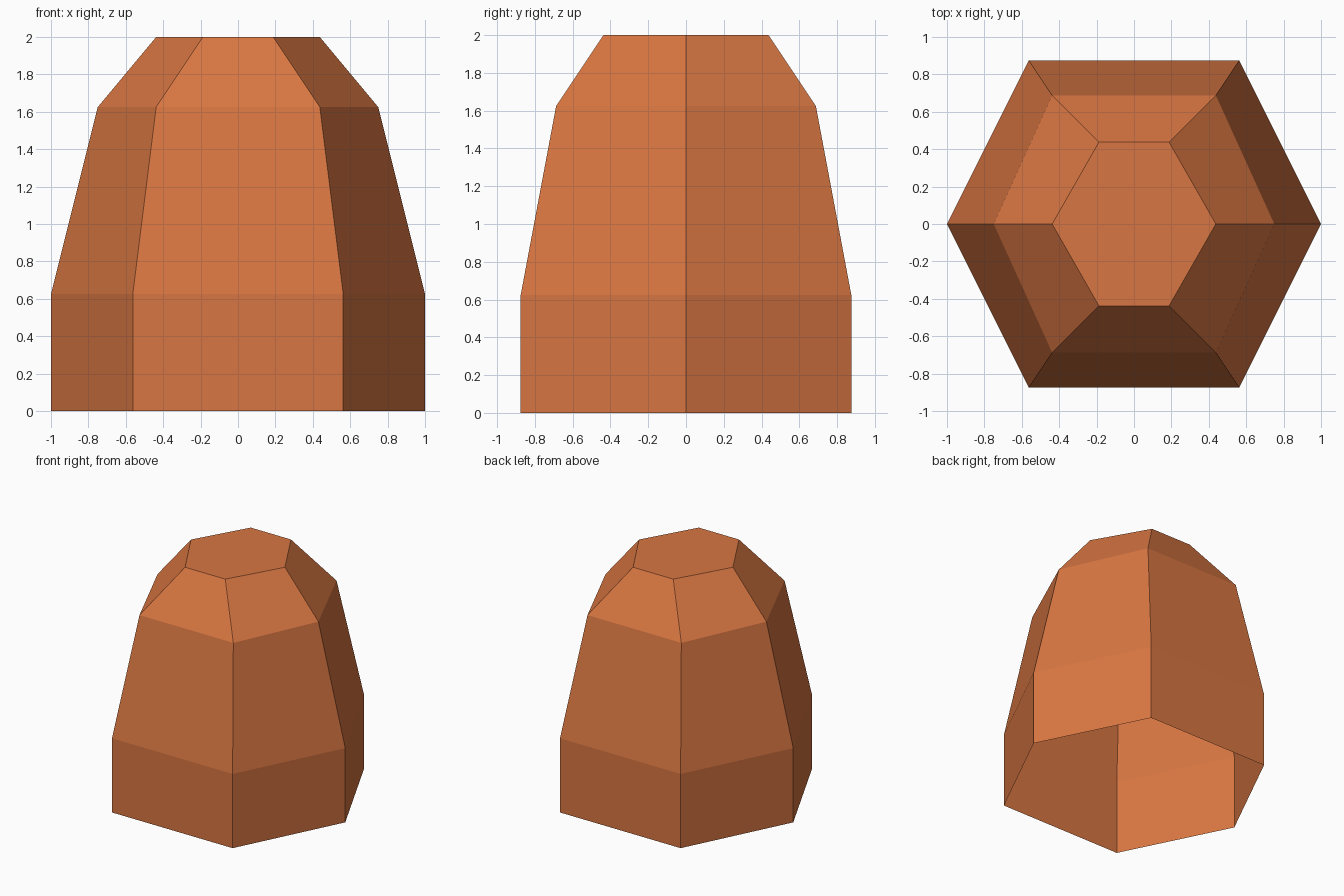
import bpy, bmesh

if "Cube" in bpy.data.objects:
    bpy.data.objects.remove(bpy.data.objects["Cube"])

# Single flat colour
mat = bpy.data.materials.new("burnt orange")
mat.diffuse_color = (0.69, 0.182, 0.054, 1.0)
mat.use_nodes = True
mat.node_tree.nodes["Principled BSDF"].inputs["Base Color"].default_value = mat.diffuse_color

# Hexagonal rings: height, side corner x, front corner x, front corner y
rings = [
    (0.0, 1.0, 0.5625, 0.875),
    (0.625, 1.0, 0.5625, 0.875),
    (1.625, 0.75, 0.4375, 0.6875),
    (2.0, 0.4375, 0.1875, 0.4375),
]

bm = bmesh.new()
loops = []
for z, side, fx, fy in rings:
    pts = [(side, 0), (fx, fy), (-fx, fy), (-side, 0), (-fx, -fy), (fx, -fy)]
    loops.append([bm.verts.new((x, y, z)) for x, y in pts])

# Walls between the rings
for low, high in zip(loops, loops[1:]):
    for i in range(6):
        j = (i + 1) % 6
        bm.faces.new((low[i], low[j], high[j], high[i]))

# Flat top; the bottom stays open
bm.faces.new(loops[-1])

mesh = bpy.data.meshes.new("hexagonal_dome")
bm.to_mesh(mesh)
bm.free()
mesh.materials.append(mat)
obj = bpy.data.objects.new("hexagonal_dome", mesh)
bpy.context.collection.objects.link(obj)
